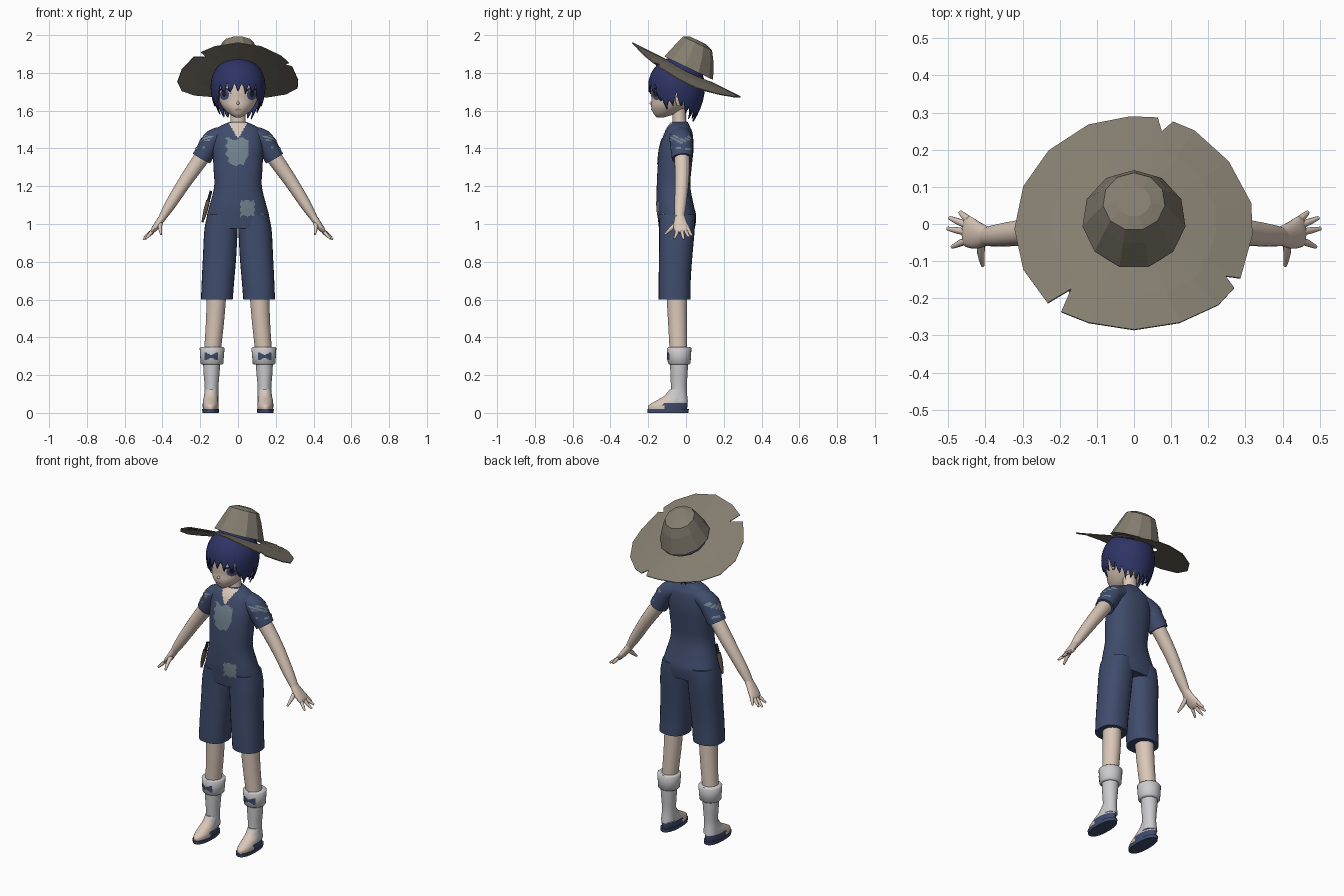
import bpy, bmesh, math
from math import sin, cos, pi
from mathutils import Vector
from mathutils.bvhtree import BVHTree

if "Cube" in bpy.data.objects:
    bpy.data.objects.remove(bpy.data.objects["Cube"])


def material(name, r, g, b):
    m = bpy.data.materials.new(name)
    m.use_nodes = True
    m.diffuse_color = (r, g, b, 1)
    node = next(n for n in m.node_tree.nodes if n.type == 'BSDF_PRINCIPLED')
    node.inputs["Base Color"].default_value = (r, g, b, 1)
    node.inputs["Roughness"].default_value = 0.9
    return m


SKIN = material("skin", .70, .57, .48)
CLOTH = material("navy cloth", .050, .072, .15)
HAIR = material("indigo hair", .028, .034, .13)
PATCH = material("faded patch", .17, .23, .27)
WHITE = material("white cloth", .60, .60, .62)
STRAW = material("dull straw", .23, .205, .16)
LEATHER = material("brown leather", .13, .09, .06)
IRIS = material("violet iris", .07, .075, .20)
DARK = material("dark lash", .015, .015, .03)
LIPS = material("lips", .42, .25, .22)


def finish(name, bm, mats, smooth=True, fix=True):
    if fix:
        bmesh.ops.recalc_face_normals(bm, faces=bm.faces)
    me = bpy.data.meshes.new(name)
    bm.to_mesh(me)
    bm.free()
    ob = bpy.data.objects.new(name, me)
    bpy.context.collection.objects.link(ob)
    for m in mats:
        me.materials.append(m)
    if smooth:
        bpy.ops.object.select_all(action='DESELECT')
        ob.select_set(True)
        bpy.context.view_layer.objects.active = ob
        bpy.ops.object.shade_smooth_by_angle(angle=math.radians(50))
    return ob


def smooth_sections(secs, steps):
    """Catmull-Rom through the given cross-sections."""
    s = [Vector(v) for v in secs]
    out = []
    for i in range(len(s) - 1):
        a, b, c, d = s[max(i - 1, 0)], s[i], s[i + 1], s[min(i + 2, len(s) - 1)]
        for k in range(steps):
            t = k / steps
            out.append(b + (c - a) * (t / 2) + (2 * a - 5 * b + 4 * c - d) * (t * t / 2)
                       + (3 * b - a - 3 * c + d) * (t ** 3 / 2))
    return out + [s[-1]]


def skin_rings(bm, rings, caps=True):
    n = len(rings[0])
    for a, b in zip(rings, rings[1:]):
        for j in range(n):
            bm.faces.new((a[j], a[(j + 1) % n], b[(j + 1) % n], b[j]))
    if caps:
        bm.faces.new(rings[0])
        bm.faces.new(rings[-1])


def loft(name, secs, mats, side=1, n=28, p=2.0, flat=True, steps=4, rule=None):
    """Sections are (x, y, z, radius x, radius y); flat ones stay level."""
    secs = smooth_sections(secs, steps)
    bm = bmesh.new()
    rings = []
    for i, s in enumerate(secs):
        c, u, v = Vector(s[:3]), Vector((1, 0, 0)), Vector((0, 1, 0))
        if not flat:
            t = Vector(secs[min(i + 1, len(secs) - 1)][:3]) - Vector(secs[max(i - 1, 0)][:3])
            u = t.cross(v).normalized()
            v = u.cross(t).normalized()
        ring = []
        for j in range(n):
            a = 2 * pi * j / n
            q = [math.copysign(abs(f) ** (2 / p), f) for f in (cos(a), sin(a))]
            w = c + u * (s[3] * q[0]) + v * (s[4] * q[1])
            ring.append(bm.verts.new((w.x * side, w.y, w.z)))
        rings.append(ring)
    skin_rings(bm, rings)
    if rule:
        for f in bm.faces:
            f.material_index = rule(f.calc_center_median())
    return finish(name, bm, mats)


def plate(name, target, u_range, z_range, keep, mat, axis='FRONT', cell=.006, lift=.003):
    """A thin sheet of small cells laid on the target's front or side."""
    src = bmesh.new()
    src.from_mesh(target.data)
    tree = BVHTree.FromBMesh(src)
    src.free()
    bm, cache = bmesh.new(), {}
    side = {'FRONT': 0, 'LEFT': 1, 'RIGHT': -1}[axis]

    def vert(i, k):
        if (i, k) not in cache:
            u, z = u_range[0] + i * cell, z_range[0] + k * cell
            d = Vector((-side, 0, 0)) if side else Vector((0, 1, 0))
            start = Vector((side, u, z)) if side else Vector((u, -1, z))
            hit, normal = tree.ray_cast(start, d)[:2]
            cache[i, k] = hit and bm.verts.new(hit + normal * lift)
        return cache[i, k]

    for i in range(int((u_range[1] - u_range[0]) / cell + .5)):
        for k in range(int((z_range[1] - z_range[0]) / cell + .5)):
            if keep(u_range[0] + (i + .5) * cell, z_range[0] + (k + .5) * cell):
                q = [vert(i, k), vert(i + 1, k), vert(i + 1, k + 1), vert(i, k + 1)]
                if all(q):
                    bm.faces.new(q if side >= 0 else q[::-1])
    return finish(name, bm, [mat], fix=False)


def oval(cx, cz, rx, rz):
    return lambda x, z: ((x - cx) / rx) ** 2 + ((z - cz) / rz) ** 2 < 1


# Shirt body down to the hips
torso = loft("shirt_body", [
    (0, -.032, 1.54, .045, .042), (0, -.037, 1.515, .10, .058), (0, -.04, 1.48, .125, .075),
    (0, -.05, 1.40, .133, .09), (0, -.06, 1.30, .13, .09), (0, -.066, 1.20, .126, .089),
    (0, -.057, 1.10, .15, .098), (0, -.048, 1.04, .165, .102), (0, -.048, .975, .168, .095)],
    [CLOTH], n=40, p=2.3)

# Neck, head and ears
loft("neck", [(0, -.035, 1.50, .048, .042), (0, -.035, 1.55, .04, .036), (0, -.04, 1.64, .04, .036)], [SKIN])
head = loft("head", [
    (0, -.135, 1.565, .016, .02), (0, -.112, 1.585, .05, .06), (0, -.09, 1.62, .083, .094),
    (0, -.067, 1.66, .103, .116), (0, -.06, 1.70, .113, .125), (0, -.053, 1.76, .118, .127),
    (0, -.045, 1.82, .10, .105), (0, -.04, 1.86, .05, .05)], [SKIN], n=40)
loft("nose", [(0, -.178, 1.652, .003, .004), (0, -.184, 1.638, .008, .01), (0, -.178, 1.63, .003, .004)], [SKIN], n=10)

# Eyes and mouth
for s, tag in ((1, "left"), (-1, "right")):
    cx = s * .069
    xr, zr = (cx - .036, cx + .036), (1.645, 1.73)
    plate(tag + "_eye_white", head, xr, zr, oval(cx, 1.685, .031, .028), WHITE, cell=.003)
    plate(tag + "_iris", head, xr, zr, oval(cx, 1.685, .024, .027), IRIS, cell=.003, lift=.0045)
    plate(tag + "_pupil", head, xr, zr, oval(cx, 1.688, .011, .015), DARK, cell=.003, lift=.006)
    outer, inner = oval(cx, 1.688, .035, .032), oval(cx, 1.683, .033, .028)
    plate(tag + "_upper_lash", head, xr, zr,
          lambda x, z: z > 1.69 and outer(x, z) and not inner(x, z), DARK, cell=.003, lift=.007)
    loft(tag + "_ear", [(.112, -.04, 1.625, .006, .008), (.117, -.035, 1.66, .012, .022),
                        (.115, -.03, 1.69, .006, .012)], [SKIN], side=s, n=12)
plate("mouth", head, (-.018, .018), (1.603, 1.612), oval(0, 1.607, .018, .004), LIPS, cell=.003)


# Hair cap with a spiked hem
def hem_height(a):
    keys = [(0, 1.70), (.75, 1.69), (1.0, 1.61), (1.35, 1.61), (1.55, 1.65), (1.85, 1.60), (2.3, 1.56), (3.2, 1.545)]
    for (a0, z0), (a1, z1) in zip(keys, keys[1:]):
        if a <= a1:
            return z0 + (z1 - z0) * (a - a0) / (a1 - a0)
    return keys[-1][1]


bm = bmesh.new()
cols, rows, rings = 88, 12, []
for r in range(rows + 1):
    ring = []
    for j in range(cols):
        a = 2 * pi * j / cols
        fold = min(a, 2 * pi - a)
        hem = hem_height(fold) + (0, .022, .05, .022)[j % 4] + .008 * sin(j * 2.7)
        z = 1.885 - .002 - (1.883 - hem) * (r / rows) ** 1.3
        if z > 1.73:
            f = math.sqrt(max(0, 1 - ((z - 1.73) / .155) ** 2))
        else:
            f = 1 - .45 * ((1.73 - z) / .2) ** 2
        ring.append(bm.verts.new((.145 * f * sin(a), -.05 - .15 * f * cos(a), z)))
    rings.append(ring)
skin_rings(bm, rings, caps=False)
bm.faces.new(rings[0])
hair = finish("hair", bm, [HAIR])
sol = hair.modifiers.new("thickness", 'SOLIDIFY')
sol.thickness = .006

# Hat brim with torn notches, tilted back
edge = [(-.01, .29), (.064, .287), (.075, .25), (.105, .276), (.163, .252), (.255, .169), (.316, .056),
        (.319, -.03), (.287, -.145), (.247, -.14), (.27, -.172), (.228, -.217), (.123, -.265), (0, -.284),
        (-.123, -.265), (-.196, -.236), (-.169, -.174), (-.233, -.212), (-.298, -.123), (-.322, -.013),
        (-.298, .102), (-.23, .198), (-.123, .268)]
bm = bmesh.new()
rings = []
for k in (0, .5, 1):
    ring = []
    for x, y in edge:
        a = math.atan2(y, x)
        px, py = .125 * cos(a) * (1 - k) + x * k, (.01 + .12 * sin(a)) * (1 - k) + y * k
        ring.append(bm.verts.new((px, py, 1.82 - .5 * py - .7 * px * px)))
    rings.append(ring)
skin_rings(bm, rings, caps=False)
brim = finish("hat_brim", bm, [STRAW], smooth=False)
sol = brim.modifiers.new("thickness", 'SOLIDIFY')
sol.thickness = .005

# Faceted hat crown
bm = bmesh.new()
rings = []
for cy, cz, rx, ry in ((.012, 1.826, .14, .132), (.045, 1.91, .105, .1), (.06, 1.956, .084, .078), (.062, 1.973, .045, .042)):
    rings.append([bm.verts.new((rx * sin(a), cy - ry * cos(a), cz + .48 * ry * cos(a)))
                  for a in (2 * pi * (j + .5) / 11 for j in range(11))])
skin_rings(bm, rings)
finish("hat_crown", bm, [STRAW], smooth=False)


# Feet colours: sandal straps, wrapped heel, bare toes
def foot_rule(c):
    if c.y > -.09:
        return 1 if c.z < .05 else 2
    return 1 if c.z < .05 and abs(c.y + .105) < .015 else 0


# Limbs, built once for each side
for s, tag in ((1, "left"), (-1, "right")):
    sleeve = loft(tag + "_sleeve", [
        (.07, -.03, 1.475, .045, .055), (.13, -.027, 1.447, .054, .06), (.165, -.023, 1.395, .053, .058),
        (.193, -.02, 1.347, .052, .055)], [CLOTH], side=s, flat=False)
    plate(tag + "_sleeve_patch", sleeve, (-.09, .05), (1.37, 1.48),
          lambda y, z: (abs(z - 1.447 - .010 * sin(y * 70)) < .014 and sin(y * 190 + z * 330) > -.5)
          or (abs(z - 1.395 + .1 * y) < .005 and sin(y * 120) > -.4),
          PATCH, axis='LEFT' if s > 0 else 'RIGHT', cell=.005)
    loft(tag + "_arm", [
        (.175, -.022, 1.375, .042, .042), (.235, -.02, 1.29, .039, .039), (.29, -.022, 1.21, .035, .036),
        (.36, -.03, 1.10, .029, .031), (.40, -.034, 1.035, .02, .025)], [SKIN], side=s, flat=False, n=20)
    loft(tag + "_palm", [
        (.393, -.033, 1.045, .02, .025), (.425, -.029, .998, .018, .038), (.448, -.02, .968, .014, .042),
        (.458, -.018, .955, .007, .034)], [SKIN], side=s, flat=False, n=16)
    tips = ((.011, .468, .032, .938), (-.005, .497, .017, .93), (-.023, .502, -.012, .918), (-.042, .49, -.062, .922))
    for i, (y0, x1, y1, z1) in enumerate(tips):
        loft(f"{tag}_finger_{i + 1}", [
            (.444, y0, .972, .010, .010), ((.447 + x1) / 2, (y0 + y1) / 2, (.965 + z1) / 2, .009, .009),
            (x1, y1, z1, .005, .005)], [SKIN], side=s, flat=False, n=10, steps=2)
    loft(tag + "_thumb", [(.412, -.045, 1.005, .012, .014), (.412, -.08, .975, .010, .011),
                          (.407, -.112, .945, .005, .005)], [SKIN], side=s, flat=False, n=10)
    loft(tag + "_shorts_leg", [
        (.082, -.048, 1.05, .08, .095), (.09, -.048, .97, .088, .094), (.098, -.055, .82, .088, .088),
        (.106, -.06, .70, .086, .085), (.112, -.06, .60, .084, .085)], [CLOTH], side=s, p=2.3)
    loft(tag + "_leg", [(.113, -.05, .64, .052, .054), (.122, -.045, .48, .048, .05),
                        (.136, -.04, .32, .044, .046)], [SKIN], side=s)
    loft(tag + "_legging", [
        (.138, -.037, .30, .047, .049), (.14, -.037, .22, .043, .046), (.14, -.038, .13, .036, .042),
        (.142, -.036, .06, .039, .046)], [WHITE], side=s)
    cuff = loft(tag + "_cuff", [(.137, -.036, .348, .060, .060), (.137, -.036, .342, .066, .065),
                                (.138, -.036, .262, .060, .060), (.138, -.036, .255, .052, .052)],
                [WHITE], side=s, steps=1)
    plate(tag + "_cuff_bow", cuff, (s * .142 - .034, s * .142 + .034), (.275, .325),
          lambda x, z: abs(z - .30) < .007 + .5 * abs(x - s * .142) and abs(z - .30) < .019, CLOTH, cell=.004)
    loft(tag + "_foot", [
        (.145, -.098, .018, .041, .103), (.145, -.095, .04, .042, .103), (.145, -.075, .065, .040, .082),
        (.143, -.055, .09, .037, .06), (.142, -.042, .125, .034, .044)], [SKIN, CLOTH, WHITE],
        side=s, n=40, rule=foot_rule)
    loft(tag + "_sandal_sole", [(.145, -.095, 0, .043, .108), (.145, -.095, .02, .045, .110)],
         [CLOTH], side=s, p=2.3, steps=1)

# Open collar and sewn patches
plate("open_collar", torso, (-.054, .054), (1.458, 1.536), lambda x, z: abs(x) < .006 + .6 * (z - 1.46), SKIN)
plate("chest_patch", torso, (-.072, .066), (1.30, 1.46),
      lambda x, z: -.06 + .35 * max(0, 1.37 - z) + .006 * sin(z * 150) < x < .052 - .5 * max(0, 1.36 - z)
      and 1.312 + .006 * sin(x * 130) < z < 1.45 + .006 * sin(x * 90) and abs(x) > .6 * (z - 1.457) + .007 * (z > 1.457),
      PATCH, lift=.004)
plate("hip_patch", torso, (.005, .095), (1.03, 1.13),
      lambda x, z: abs(x - .05) < .037 + .004 * sin(z * 200) and abs(z - 1.083) < .041 + .004 * sin(x * 160), PATCH)
plate("round_patch", torso, (.09, .16), (.99, 1.06), oval(.125, 1.027, .026, .027), PATCH, cell=.005)

# Sheathed knife at the right hip
loft("knife_sheath", [(-.158, -.085, 1.125, .010, .016), (-.172, -.085, 1.07, .011, .015),
                      (-.188, -.08, 1.01, .005, .007)], [LEATHER], flat=False, n=10)
loft("knife_handle", [(-.143, -.085, 1.175, .007, .009), (-.158, -.085, 1.12, .008, .010)],
     [DARK], flat=False, n=10, steps=2)
